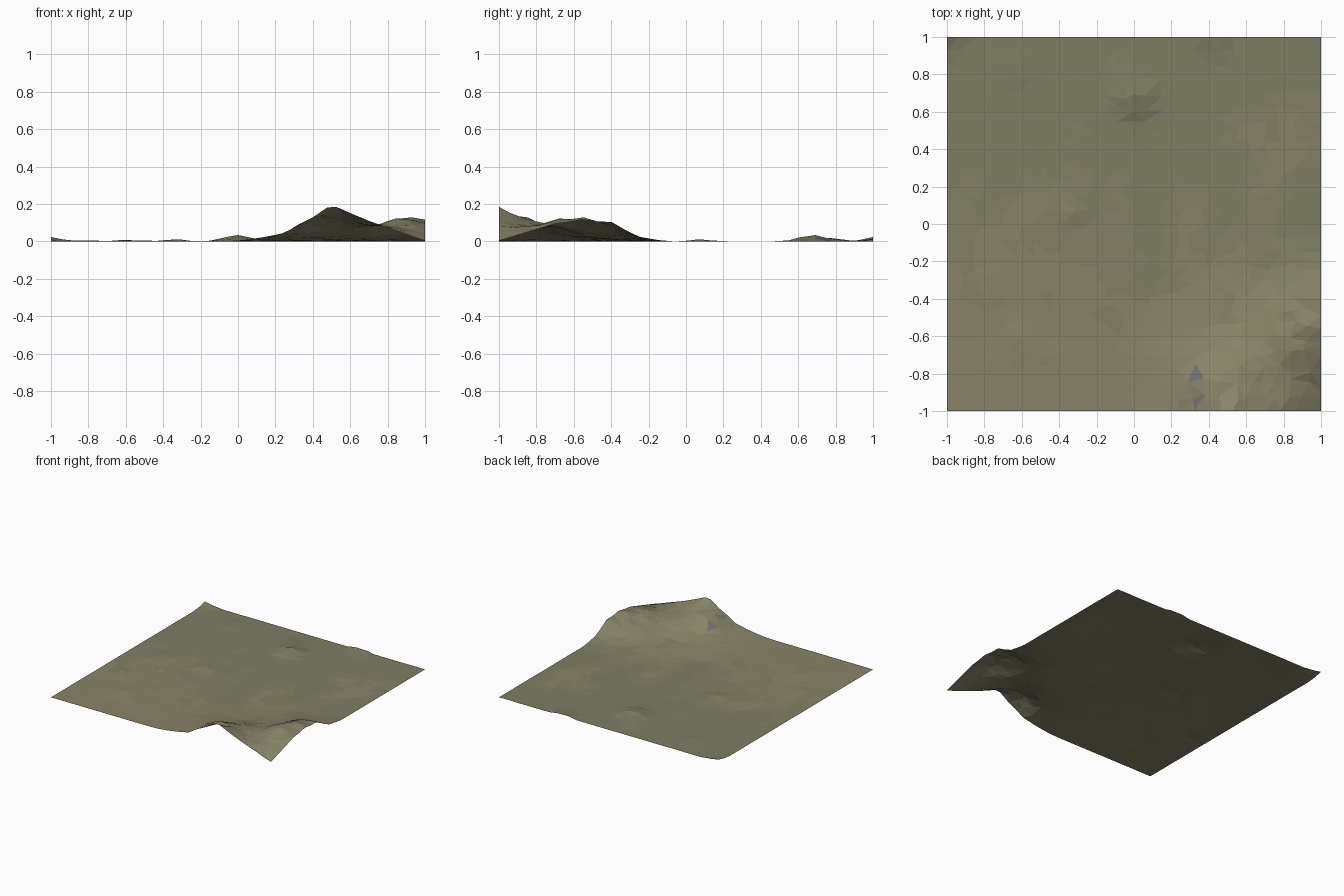
import bpy, bmesh, math, random
from mathutils import noise, Vector

if "Cube" in bpy.data.objects:
    bpy.data.objects.remove(bpy.data.objects["Cube"])

random.seed(4)
N = 26  # cells per side

# Coarse heights of the rocky corner: x 0.1..1, rows y -1..-0.1, step 0.15
HILL = [
    [.015, .045, .135, .170, .110, .055, .004],
    [.015, .045, .125, .125, .085, .078, .050],
    [.012, .030, .050, .080, .080, .125, .095],
    [.005, .015, .020, .030, .055, .130, .118],
    [.000, .005, .008, .012, .030, .080, .100],
    [.000, .000, .000, .004, .010, .015, .025],
    [.000, .000, .000, .000, .000, .000, .000],
]
# Small mounds: x, y, height, radius
MOUNDS = [
    (.49, -1, .024, .07), (0, .67, .036, .09), (-.08, .8, .015, .07),
    (.42, 1, .03, .06), (-1, 1, .024, .07), (-.34, .08, .013, .07),
    (-.62, .82, .008, .08), (-.6, -.62, .009, .08), (-.8, -.35, .008, .07),
    (-.45, -.7, .007, .06),
]


def hill(x, y):
    if x < -.05 or y > -.1:
        return 0
    if x < .1:
        return hill(.1, y) * (x + .05) / .15
    u, v = (x - .1) / .15, (y + 1) / .15
    i, j = min(int(u), 5), min(int(v), 5)
    a, b = u - i, v - j
    low = HILL[j][i] * (1 - a) + HILL[j][i + 1] * a
    high = HILL[j + 1][i] * (1 - a) + HILL[j + 1][i + 1] * a
    return low * (1 - b) + high * b


def height(x, y):
    h = hill(x, y)
    h += h * .12 * noise.noise(Vector((x * 9, y * 9, 3)))
    for mx, my, mh, r in MOUNDS:
        h += mh * math.exp(-((x - mx) ** 2 + (y - my) ** 2) / r ** 2)
    return max(0, h + .0015 * noise.noise(Vector((x * 6, y * 6, 0))))


# Ground sheet with an irregular low-poly grid
bm = bmesh.new()
bmesh.ops.create_grid(bm, x_segments=N, y_segments=N, size=1)
jit = .3 * 2 / N
for v in bm.verts:
    x, y = v.co.x, v.co.y
    if abs(x) < .999:
        v.co.x += random.uniform(-jit, jit)
    if abs(y) < .999:
        v.co.y += random.uniform(-jit, jit)
    v.co.z = height(v.co.x, v.co.y)
bmesh.ops.triangulate(bm, faces=bm.faces[:], quad_method='SHORT_EDGE')
bm.normal_update()

# Grass, dry soil and bare rock, picked per face
for f in bm.faces:
    c = f.calc_center_median()
    tan = noise.noise(Vector((c.x * 1.3, c.y * 1.3, 5))) * .3
    tan += .25 * noise.noise(Vector((c.x * 5, c.y * 5, 9)))
    tan += .5 * (-.15 - c.y - .3 * c.x)
    tan += .7 * math.exp(-((c.x - .8) ** 2 + (c.y - .5) ** 2) / .12)
    f.material_index = 0 if tan < -.08 else 1 if tan < .08 else 2
    if c.z > .05 and f.normal.z < .86 and f.normal.y > 0 and random.random() < .4:
        f.material_index = 3

mesh = bpy.data.meshes.new("terrain")
bm.to_mesh(mesh)
bm.free()
for name, col in [("grass", (.205, .205, .125, 1)), ("dry_grass", (.225, .215, .13, 1)),
                  ("soil", (.25, .23, .14, 1)), ("rock", (.17, .17, .175, 1))]:
    m = bpy.data.materials.new(name)
    m.diffuse_color = col
    m.use_nodes = True
    m.node_tree.nodes["Principled BSDF"].inputs["Base Color"].default_value = m.diffuse_color
    mesh.materials.append(m)
obj = bpy.data.objects.new("terrain", mesh)
bpy.context.collection.objects.link(obj)
